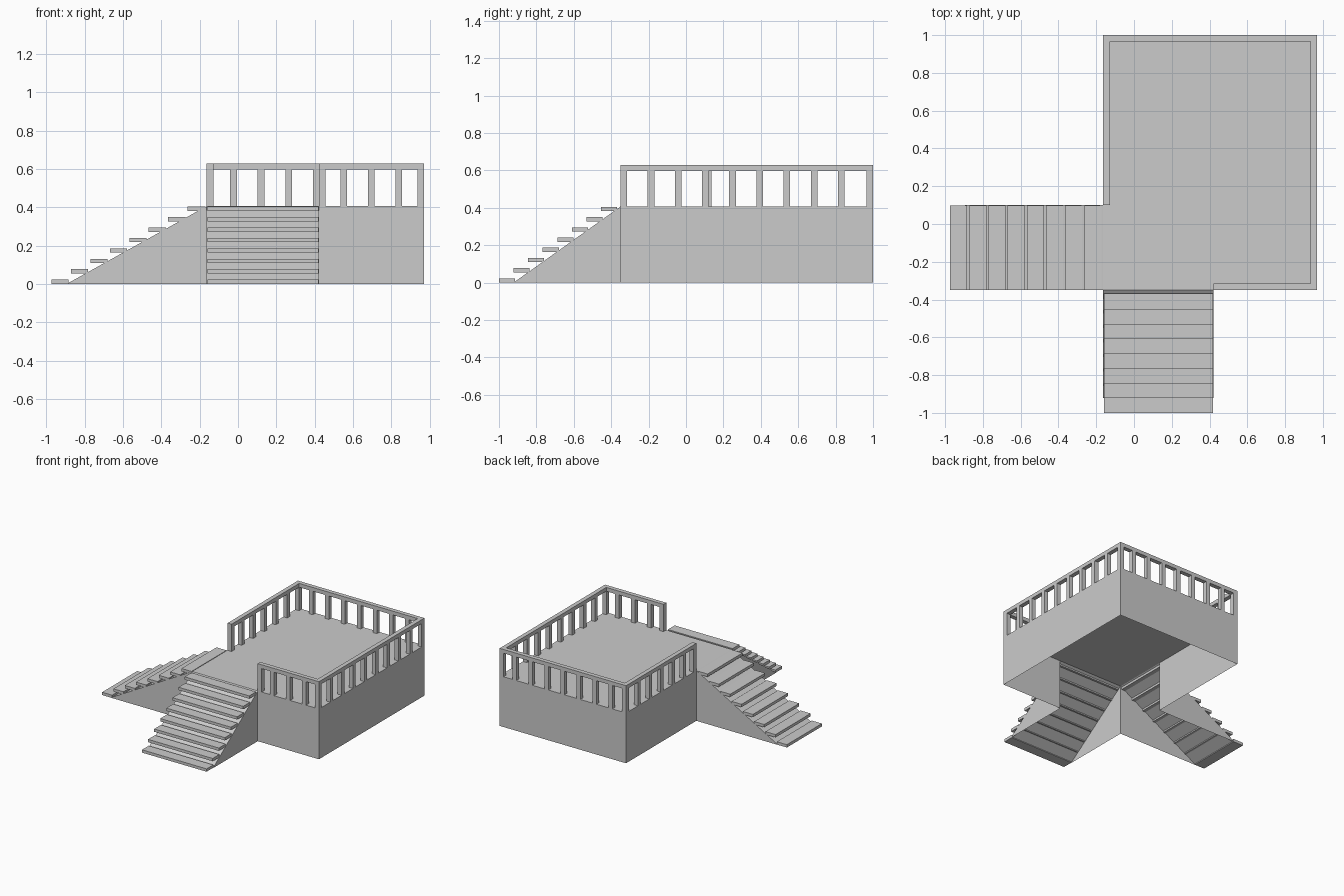
import bpy, bmesh

if "Cube" in bpy.data.objects:
    bpy.data.objects.remove(bpy.data.objects["Cube"])

X0, X1, Y0, Y1 = -0.163, 0.97, -0.35, 1.0   # platform footprint
SX, SY = 0.422, 0.10                        # stair edges on the platform
DECK, RAIL_LOW, RAIL_TOP, T = 0.407, 0.597, 0.628, 0.035


def finish(name, bm):
    me = bpy.data.meshes.new(name)
    bm.to_mesh(me)
    bm.free()
    ob = bpy.data.objects.new(name, me)
    bpy.context.collection.objects.link(ob)
    return ob


def shell(name, faces):
    bm = bmesh.new()
    for f in faces:
        bm.faces.new([bm.verts.new(p) for p in f])
    bmesh.ops.remove_doubles(bm, verts=bm.verts, dist=0.0005)
    return finish(name, bm)


def boxes(name, items):
    bm = bmesh.new()
    for x0, x1, y0, y1, z0, z1 in items:
        vs = bmesh.ops.create_cube(bm, size=1)["verts"]
        for v in vs:
            v.co.x = x1 if v.co.x > 0 else x0
            v.co.y = y1 if v.co.y > 0 else y0
            v.co.z = z1 if v.co.z > 0 else z0
    return finish(name, bm)


def wall(a, b):
    return [(*a, 0), (*b, 0), (*b, DECK), (*a, DECK)]


# Hollow platform: deck and walls, open beneath and towards both stairs
shell("platform", [
    [(X0, Y0, DECK), (SX, Y0, DECK), (X1, Y0, DECK), (X1, Y1, DECK), (X0, Y1, DECK), (X0, SY, DECK)],
    wall((SX, Y0), (X1, Y0)),
    wall((X1, Y0), (X1, Y1)),
    wall((X1, Y1), (X0, Y1)),
    wall((X0, Y1), (X0, SY)),
])

# Sloped stair bodies: ramp plus two triangular sides
FY, LX = -0.922, -0.895
shell("front_stair_body", [
    [(X0, FY, 0), (SX, FY, 0), (SX, Y0, DECK), (X0, Y0, DECK)],
    [(SX, FY, 0), (SX, Y0, 0), (SX, Y0, DECK)],
    [(X0, Y0, 0), (X0, FY, 0), (X0, Y0, DECK)],
])
shell("side_stair_body", [
    [(LX, SY, 0), (LX, Y0, 0), (X0, Y0, DECK), (X0, SY, DECK)],
    [(LX, Y0, 0), (X0, Y0, 0), (X0, Y0, DECK)],
    [(X0, SY, 0), (LX, SY, 0), (X0, SY, DECK)],
])

# Treads
RISE, TH = 0.0546, 0.023
boxes("front_treads", [
    (X0 + .003, SX - .003, -1 + .078 * i, -1 + .078 * i + .086, RISE * i, RISE * i + TH)
    for i in range(8)])
boxes("side_treads", [
    (-0.973 + .1015 * i, -0.973 + .1015 * i + .09, Y0 + .001, SY - .001, RISE * i, RISE * i + TH)
    for i in range(8)])

# Top rails
boxes("handrail", [
    (X0, X0 + T, SY, Y1, RAIL_LOW, RAIL_TOP),
    (X0 + T, X1 - T, Y1 - T, Y1, RAIL_LOW, RAIL_TOP),
    (X1 - T, X1, Y0, Y1, RAIL_LOW, RAIL_TOP),
    (SX, X1 - T, Y0, Y0 + T, RAIL_LOW, RAIL_TOP),
])

# Balusters, evenly spaced along each rail
H = T / 2
ys = [Y0 + H + .1453 * i for i in range(9)] + [Y1 - H]
xs = [-0.023 + .1435 * i for i in range(7)]
posts = [(X1 - H, y) for y in ys]
posts += [(X0 + H, y) for y in ys if y > SY + .05] + [(X0 + H, SY + H)]
posts += [(x, Y1 - H) for x in xs]
posts += [(x, Y0 + H) for x in xs if x > SX + .05] + [(SX + H, Y0 + H)]
boxes("balusters", [(x - H, x + H, y - H, y + H, DECK, RAIL_LOW) for x, y in posts])
